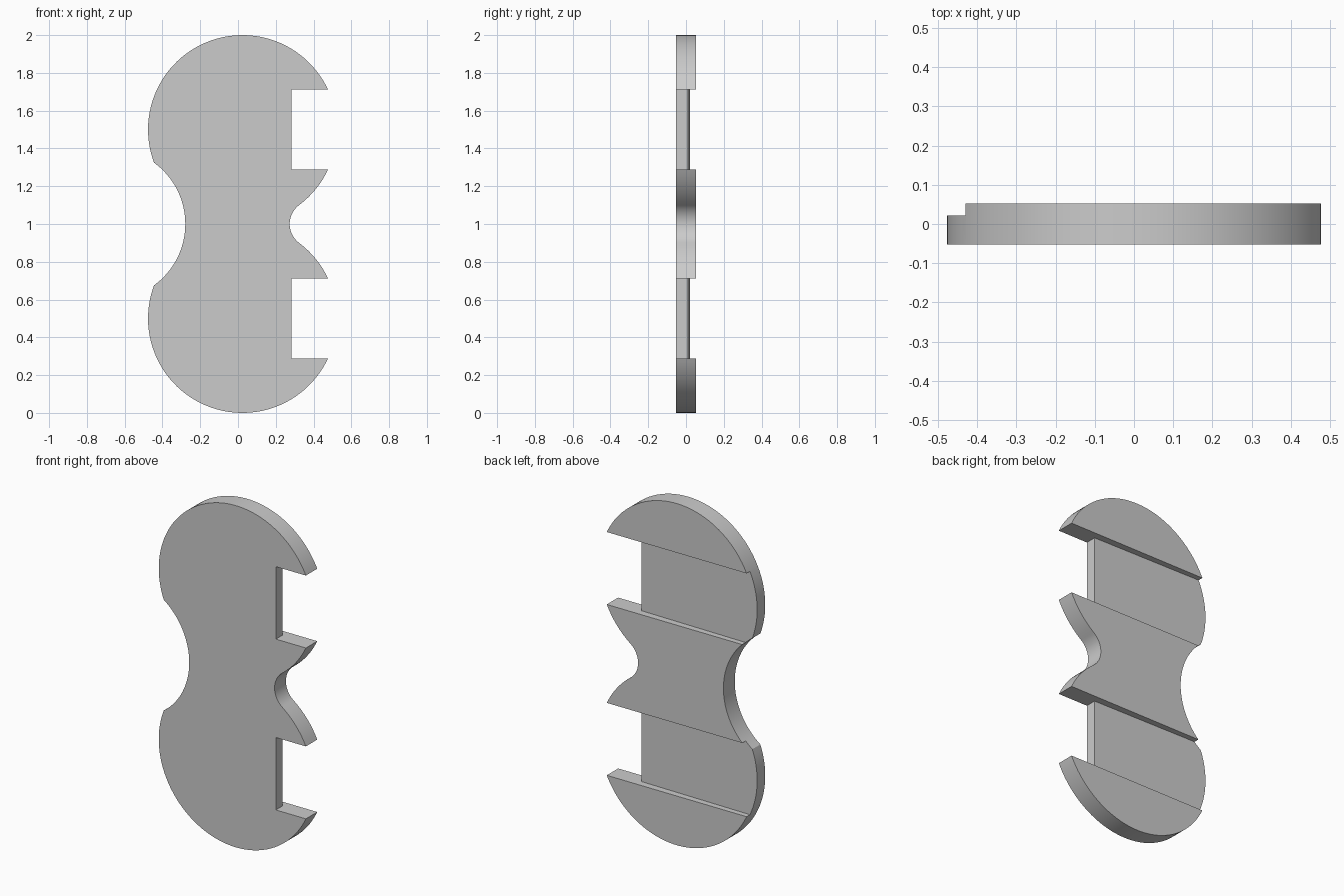
import bpy, bmesh, math
from mathutils import Vector

if "Cube" in bpy.data.objects:
    bpy.data.objects.remove(bpy.data.objects["Cube"], do_unlink=True)

HALF = 0.0525     # half the plate thickness
LOBE_X = 0.0236   # centre of the round lobes

grey = bpy.data.materials.new("light grey")
grey.use_nodes = True
grey.diffuse_color = (0.6, 0.6, 0.6, 1)
grey.node_tree.nodes["Principled BSDF"].inputs["Base Color"].default_value = (0.6, 0.6, 0.6, 1)


def arc(cx, cz, radius, start, end, steps):
    """Points along an arc, without its last point."""
    angles = [math.radians(start + (end - start) * i / steps) for i in range(steps)]
    return [(cx + radius * math.cos(a), cz + radius * math.sin(a)) for a in angles]


def prism(name, points, offset):
    """Extrude a closed loop of 3D points by an offset."""
    bm = bmesh.new()
    face = bm.faces.new([bm.verts.new(p) for p in points])
    new = bmesh.ops.extrude_face_region(bm, geom=[face])["geom"]
    bmesh.ops.translate(bm, vec=Vector(offset),
                        verts=[v for v in new if isinstance(v, bmesh.types.BMVert)])
    bmesh.ops.recalc_face_normals(bm, faces=bm.faces)
    mesh = bpy.data.meshes.new(name)
    bm.to_mesh(mesh)
    bm.free()
    mesh.materials.append(grey)
    obj = bpy.data.objects.new(name, mesh)
    bpy.context.collection.objects.link(obj)
    return obj


# Plate: two round lobes, a wide waist scoop on one side, a small fillet on the other
outline = (arc(LOBE_X, 1.5, 0.5, -53.13, 200.5, 72)
           + arc(-0.68, 1.0, 0.401, 54.1, -54.1, 32)
           + arc(LOBE_X, 0.5, 0.5, 159.5, 413.13, 72)
           + arc(LOBE_X + 0.375, 1.0, 0.125, 233.13, 126.87, 24))
plate = prism("plate", [(x, -HALF, z) for x, z in outline], (0, 2 * HALF, 0))

# Slots: a slightly sloping groove across the back that opens into a through notch
slot_profile = [(-0.6, 0.024), (0.282, 0.011), (0.282, -0.1),
                (0.6, -0.1), (0.6, 0.1), (-0.6, 0.1)]
for name, bottom in (("lower_slot_cutter", 0.288), ("upper_slot_cutter", 1.288)):
    cutter = prism(name, [(x, y, bottom) for x, y in slot_profile], (0, 0, 0.424))
    cutter.hide_render = True
    cut = plate.modifiers.new(name, 'BOOLEAN')
    cut.operation = 'DIFFERENCE'
    cut.solver = 'EXACT'
    cut.object = cutter
    bpy.ops.object.select_all(action='DESELECT')
    plate.select_set(True)
    bpy.context.view_layer.objects.active = plate
    bpy.ops.object.modifier_apply(modifier=cut.name)
    bpy.data.objects.remove(cutter, do_unlink=True)

# Smooth rims with crisp edges
bpy.ops.object.shade_smooth_by_angle(angle=math.radians(30))
